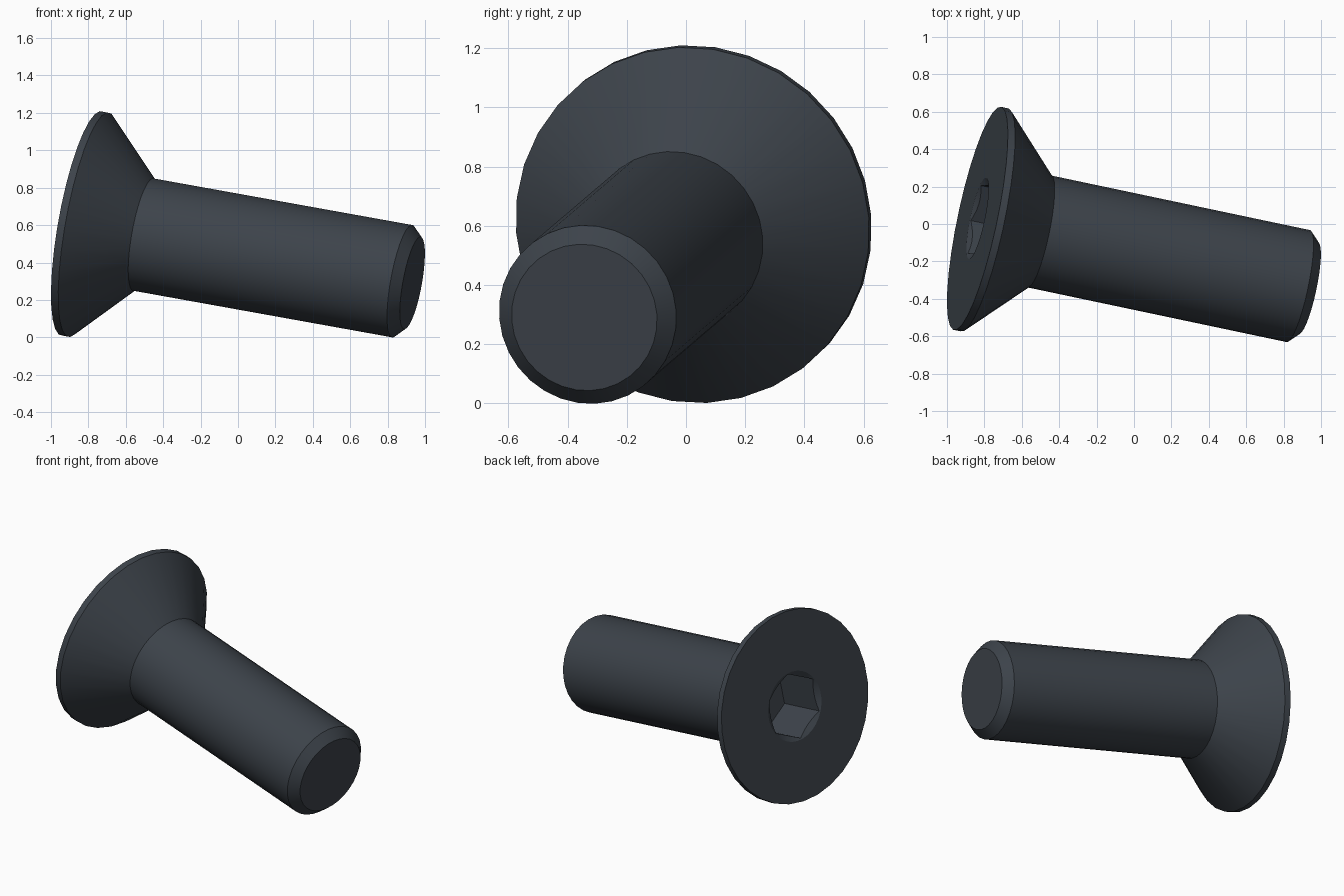
import bpy, bmesh, math
from mathutils import Matrix, Vector

if "Cube" in bpy.data.objects:
    bpy.data.objects.remove(bpy.data.objects["Cube"])

PHASE = math.radians(25)   # shared turn of the rings and the hex socket

# Placement: local z runs from the head face down the shank
axis = Vector((1, -0.211, -0.18)).normalized()
side = Vector((0, 0, 1)).cross(axis).normalized()
rise = axis.cross(side)
frame = Matrix((side, rise, axis)).transposed().to_4x4()
frame.translation = (-0.837, 0.03, 0.609)

steel = bpy.data.materials.new("dark steel")
steel.use_nodes = True
colour = (0.046, 0.056, 0.069, 1)
steel.diffuse_color = colour
steel.node_tree.nodes["Principled BSDF"].inputs["Base Color"].default_value = colour


def lathe(name, profile, sides):
    """Closed solid of rings given as (radius, distance along the axis)."""
    bm = bmesh.new()
    rings = []
    for r, z in profile:
        angles = [PHASE + math.tau * i / sides for i in range(sides)]
        rings.append([bm.verts.new((r * math.cos(a), r * math.sin(a), z)) for a in angles])
    for low, high in zip(rings, rings[1:]):
        for i in range(sides):
            j = (i + 1) % sides
            bm.faces.new((low[i], low[j], high[j], high[i]))
    bm.faces.new(rings[0][::-1])
    bm.faces.new(rings[-1])
    mesh = bpy.data.meshes.new(name)
    bm.to_mesh(mesh)
    bm.free()
    mesh.materials.append(steel)
    obj = bpy.data.objects.new(name, mesh)
    bpy.context.collection.objects.link(obj)
    obj.matrix_world = frame
    return obj


# Countersunk head, plain shank and chamfered tip
bolt = lathe("countersunk_bolt", [(0.61, 0), (0.61, 0.04), (0.306, 0.344),
                                  (0.306, 1.78), (0.251, 1.836)], 32)

# Socket: shallow conical lead-in, then the hexagonal recess
cutters = [lathe("lead_in_cutter", [(0.239, -0.01), (0.16, 0.036)], 32),
           lathe("hex_cutter", [(0.214, -0.05), (0.214, 0.32)], 6)]

bpy.ops.object.select_all(action='DESELECT')
bpy.context.view_layer.objects.active = bolt
bolt.select_set(True)
for cutter in cutters:
    cutter.hide_render = True
    cut = bolt.modifiers.new("socket", 'BOOLEAN')
    cut.operation = 'DIFFERENCE'
    cut.solver = 'EXACT'
    cut.object = cutter
    bpy.ops.object.modifier_apply(modifier=cut.name)
    bpy.data.objects.remove(cutter)

bpy.ops.object.shade_smooth_by_angle(angle=math.radians(25))
